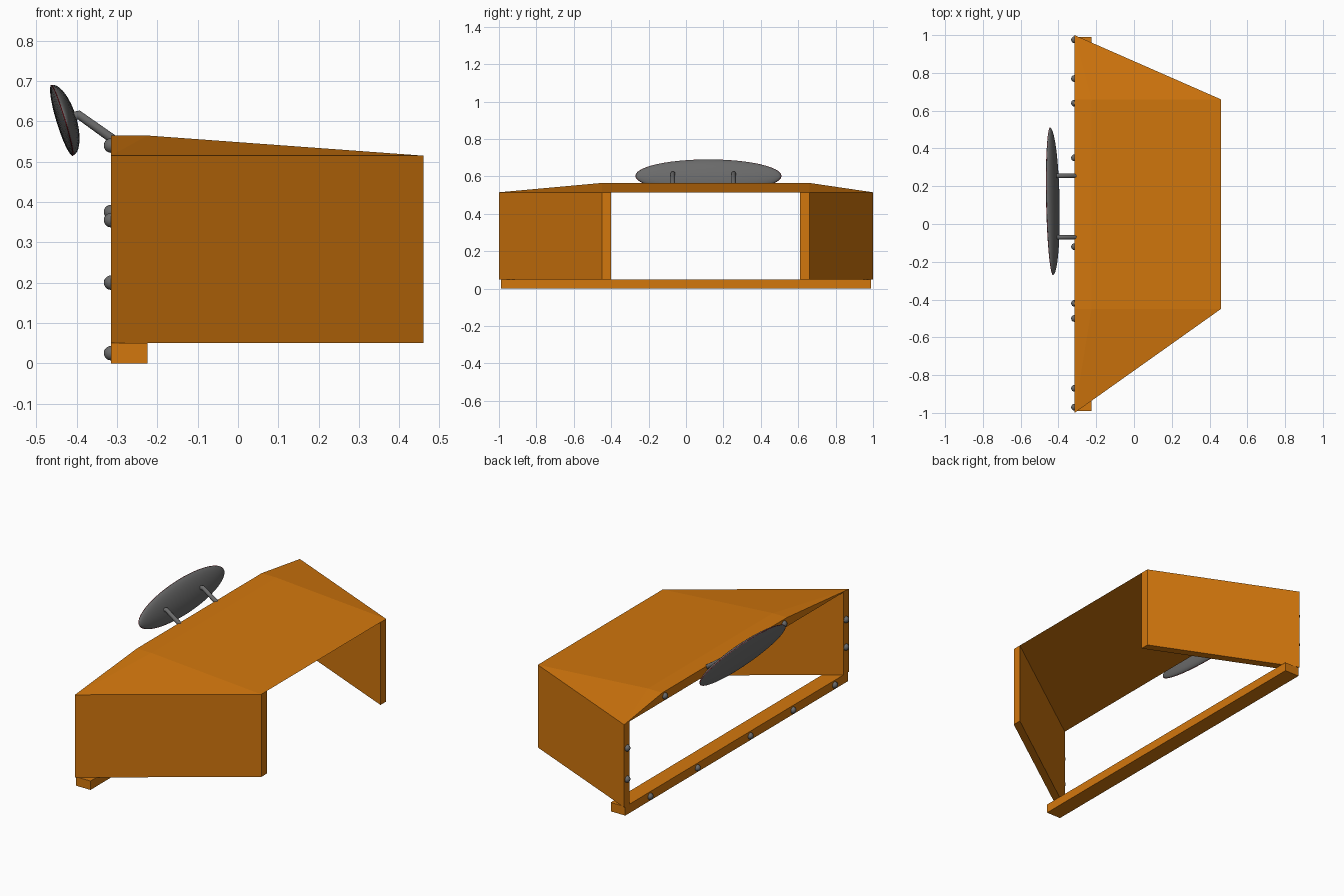
import bpy, bmesh, math
from mathutils import Vector, Matrix

if "Cube" in bpy.data.objects:
    bpy.data.objects.remove(bpy.data.objects["Cube"], do_unlink=True)


def material(name, rgb):
    m = bpy.data.materials.new(name)
    m.use_nodes = True
    m.diffuse_color = (*rgb, 1)
    m.node_tree.nodes["Principled BSDF"].inputs["Base Color"].default_value = (*rgb, 1)
    return m


ORANGE = material("orange paint", (0.65, 0.185, 0.004))
GREY = material("dark grey metal", (0.145, 0.145, 0.145))
RED = material("red edge", (0.5, 0.01, 0.02))


def finish(name, bm, mat, smooth=False):
    bmesh.ops.recalc_face_normals(bm, faces=bm.faces)
    me = bpy.data.meshes.new(name)
    bm.to_mesh(me)
    bm.free()
    me.materials.append(mat)
    ob = bpy.data.objects.new(name, me)
    bpy.context.collection.objects.link(ob)
    if smooth:
        me.shade_smooth()
    return ob


def prism(name, outline, z0, z1):
    """Upright solid with the given plan outline."""
    bm = bmesh.new()
    face = bm.faces.new([bm.verts.new((x, y, z0)) for x, y in outline])
    up = bmesh.ops.extrude_face_region(bm, geom=[face])["geom"]
    bmesh.ops.translate(bm, vec=(0, 0, z1 - z0),
                        verts=[g for g in up if isinstance(g, bmesh.types.BMVert)])
    return finish(name, bm, ORANGE)


BACK, FRONT, BEAM = -0.315, 0.46, -0.225
LOW, EAVE, RIDGE = 0.05, 0.515, 0.565
NEAR, FAR = -0.45, 0.66

# Side walls and bottom beam
for name, y_back, y_front, t in (("near_wall", -1, NEAR, 0.05), ("far_wall", 1, FAR, -0.05)):
    prism(name, [(BACK, y_back), (FRONT, y_front), (FRONT, y_front + t), (BACK, y_back + t)],
          LOW, EAVE)
prism("bottom_beam", [(BACK, -0.99), (BEAM, -0.99), (BEAM, 0.99), (BACK, 0.99)], 0, LOW)

# Roof: flat underside, raised ridge along the rear, hipped ends
bm = bmesh.new()
for y_end, y_in in ((-1, NEAR), (1, FAR)):
    for co in ((BACK, y_end, EAVE), (FRONT, y_in, EAVE), (BACK, y_in, RIDGE), (BEAM, y_in, RIDGE)):
        bm.verts.new(co)
bmesh.ops.convex_hull(bm, input=bm.verts)
bmesh.ops.dissolve_limit(bm, angle_limit=0.01, verts=bm.verts, edges=bm.edges)
finish("roof", bm, ORANGE)

# Round bolts around the opening
bolts = [(y, 0.025) for y in (0.77, 0.35, -0.12, -0.5, -0.87)]
bolts += [(0.64, 0.54), (-0.42, 0.54), (0.975, 0.375), (0.975, 0.2), (-0.97, 0.355), (-0.97, 0.2)]
bm = bmesh.new()
for y, z in bolts:
    bmesh.ops.create_uvsphere(bm, u_segments=16, v_segments=10, radius=0.018,
                              matrix=Matrix.Translation((BACK, y, z)))
finish("bolts", bm, GREY, True)

# Oval mirror: domed back, gently convex face, tilted downward
bottom, top = Vector((-0.41, 0.12, 0.515)), Vector((-0.463, 0.12, 0.69))
centre = (bottom + top) / 2
v = (top - bottom).normalized()
u = Vector((-0.02, 1, 0)).normalized()
n = u.cross(v).normalized()
v = n.cross(u)
frame = Matrix((u, v, n)).transposed().to_4x4()
frame.translation = centre
HALF_W, HALF_H = 0.39, (top - bottom).length / 2
bm = bmesh.new()
bmesh.ops.create_uvsphere(bm, u_segments=48, v_segments=24, radius=1)
for vert in bm.verts:
    x, y, z = vert.co
    vert.co = (x * HALF_W, y * HALF_H, z * (0.035 if z > 0 else 0.012))
bmesh.ops.transform(bm, matrix=frame, verts=bm.verts)
finish("mirror", bm, GREY, True)


def tube(name, points, radius, mat, cyclic=False):
    cu = bpy.data.curves.new(name, "CURVE")
    cu.dimensions = "3D"
    cu.bevel_depth = radius
    cu.bevel_resolution = 3
    cu.use_fill_caps = True
    sp = cu.splines.new("POLY")
    sp.points.add(len(points) - 1)
    for p, co in zip(sp.points, points):
        p.co = (*co, 1)
    sp.use_cyclic_u = cyclic
    cu.materials.append(mat)
    ob = bpy.data.objects.new(name, cu)
    bpy.context.collection.objects.link(ob)
    return ob


# Thin coloured edge of the mirror
angles = [math.tau * i / 48 for i in range(48)]
tube("mirror_edge", [frame @ Vector((HALF_W * math.cos(a), HALF_H * math.sin(a), 0))
                     for a in angles], 0.001, RED, True)

# Mirror struts
for name, y in (("far_strut", 0.255), ("near_strut", -0.07)):
    tube(name, [(-0.425, y, 0.608), (-0.395, y, 0.616), (-0.305, y, 0.552)], 0.012, GREY)
